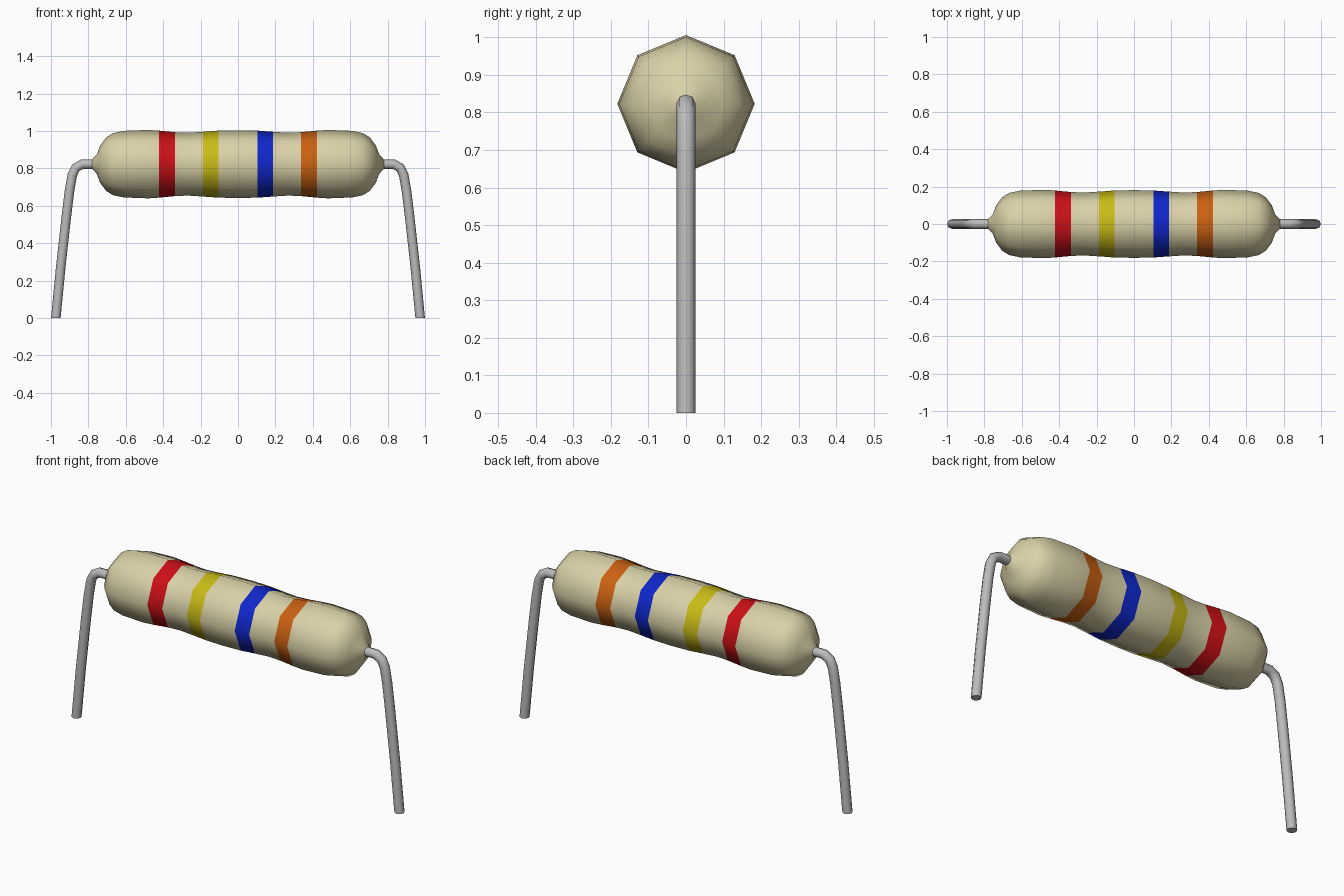
import bpy, bmesh
from math import sin, cos, tau
from mathutils import Vector

cube = bpy.data.objects.get("Cube")
if cube:
    bpy.data.objects.remove(cube)

SIDES = 8
AXIS_Z = 0.823


def material(name, rgb):
    m = bpy.data.materials.new(name)
    m.use_nodes = True
    m.diffuse_color = (*rgb, 1)
    bsdf = next(n for n in m.node_tree.nodes if n.type == 'BSDF_PRINCIPLED')
    bsdf.inputs["Base Color"].default_value = (*rgb, 1)
    return m


cream = material("cream", (0.70, 0.64, 0.39))
red = material("red", (0.60, 0.005, 0.008))
yellow = material("yellow", (0.58, 0.50, 0.008))
blue = material("blue", (0.005, 0.02, 0.60))
orange = material("orange", (0.60, 0.12, 0.006))
metal = material("grey metal", (0.50, 0.50, 0.50))


def tube(name, rings, mats, band_rule=None):
    """Skin octagonal rings given as (centre, normal in the xz plane, radius)."""
    bm = bmesh.new()
    loops = []
    for centre, normal, r in rings:
        up = Vector((-normal.z, 0, normal.x))
        loops.append([bm.verts.new(centre + r * (up * cos(tau * i / SIDES)
                      + Vector((0, 1, 0)) * sin(tau * i / SIDES)))
                      for i in range(SIDES)])
    for a, b in zip(loops, loops[1:]):
        for i in range(SIDES):
            j = (i + 1) % SIDES
            f = bm.faces.new((a[i], a[j], b[j], b[i]))
            if band_rule:
                f.material_index = band_rule(f.calc_center_median().x)
    bm.faces.new(loops[0])
    bm.faces.new(loops[-1])
    bmesh.ops.recalc_face_normals(bm, faces=bm.faces[:])
    me = bpy.data.meshes.new(name)
    bm.to_mesh(me)
    bm.free()
    for m in mats:
        me.materials.append(m)
    ob = bpy.data.objects.new(name, me)
    bpy.context.collection.objects.link(ob)
    bpy.ops.object.select_all(action='DESELECT')
    ob.select_set(True)
    bpy.context.view_layer.objects.active = ob
    bpy.ops.object.shade_smooth_by_angle(angle=1.0)
    return ob


# Body: half profile (x, radius) mirrored about the middle
half = [(0.78, 0.025), (0.755, 0.052), (0.737, 0.10), (0.705, 0.143),
        (0.668, 0.166), (0.61, 0.178), (0.48, 0.183), (0.422, 0.179),
        (0.338, 0.171), (0.27, 0.168), (0.188, 0.173), (0.105, 0.179)]
profile = [(-x, r) for x, r in half] + [(0, 0.181)] + half[::-1]

# Colour bands as x ranges, matching the ring positions
bands = [(-0.422, -0.338), (-0.188, -0.105), (0.105, 0.188), (0.338, 0.422)]


def band_rule(x):
    return next((i for i, (a, b) in enumerate(bands, 1) if a < x < b), 0)


tube("body", [(Vector((x, 0, AXIS_Z)), Vector((1, 0, 0)), r) for x, r in profile],
     [cream, red, yellow, blue, orange], band_rule)

# Bent wire leads, from the foot up and into the body
path = [(0.974, 0), (0.948, 0.27), (0.918, 0.54), (0.901, 0.68),
        (0.886, 0.765), (0.868, 0.803), (0.833, 0.823), (0.74, 0.823)]
for name, side in (("left_lead", 1), ("right_lead", -1)):
    pts = [Vector((side * x, 0, z)) for x, z in path]
    rings = []
    for i, p in enumerate(pts):
        before = (p - pts[max(i - 1, 0)]).normalized()
        after = (pts[min(i + 1, len(pts) - 1)] - p).normalized()
        normal = (before + after).normalized() if i else Vector((0, 0, 1))
        rings.append((p, normal, 0.0255))
    tube(name, rings, [metal])
